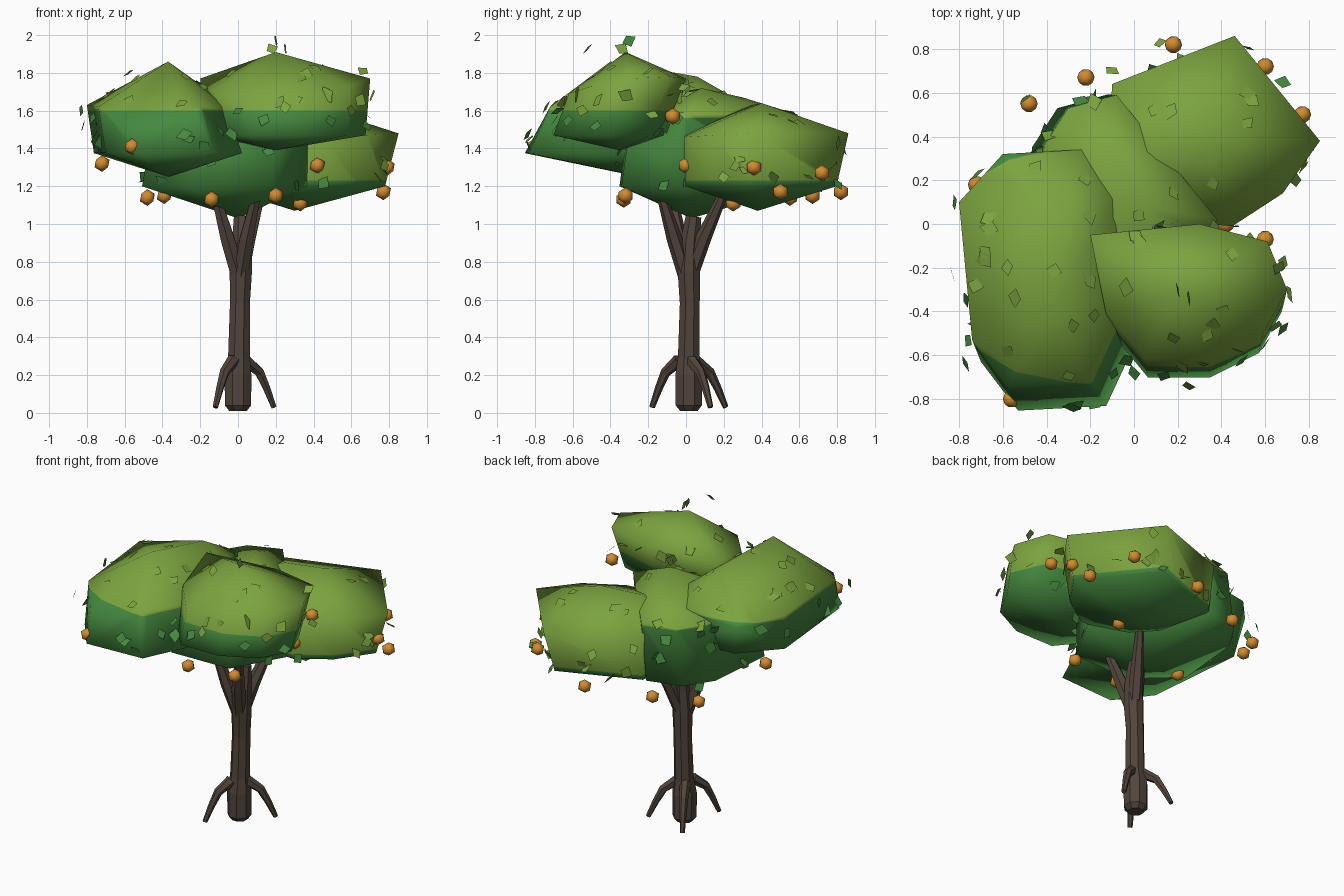
import bpy, bmesh, math, random
from mathutils import Vector, Matrix

random.seed(7)
cube = bpy.data.objects.get("Cube")
if cube:
    bpy.data.objects.remove(cube, do_unlink=True)


def material(name, color):
    m = bpy.data.materials.new(name)
    m.use_nodes = True
    m.diffuse_color = (*color, 1)
    m.node_tree.nodes["Principled BSDF"].inputs["Base Color"].default_value = (*color, 1)
    return m


light_green = material("light leaf green", (0.20, 0.37, 0.05))
dark_green = material("dark leaf green", (0.06, 0.25, 0.05))
bark = material("brown bark", (0.085, 0.06, 0.045))
orange = material("fruit orange", (0.64, 0.26, 0.03))


def finish(name, bm, mats, smooth=False):
    mesh = bpy.data.meshes.new(name)
    for f in bm.faces:
        f.smooth = smooth
    bm.to_mesh(mesh)
    bm.free()
    for m in mats:
        mesh.materials.append(m)
    obj = bpy.data.objects.new(name, mesh)
    bpy.context.collection.objects.link(obj)


def limb(name, path, sides):
    """Tapered tube through (x, y, z, radius) points."""
    bm = bmesh.new()
    pts = [Vector(p[:3]) for p in path]
    rings = []
    for i, p in enumerate(pts):
        along = pts[min(i + 1, len(pts) - 1)] - pts[max(i - 1, 0)]
        turn = Vector((0, 0, 1)).rotation_difference(along)
        ring = []
        for k in range(sides):
            a = math.tau * (k + 0.5) / sides
            ring.append(bm.verts.new(p + turn @ Vector((math.cos(a), math.sin(a), 0)) * path[i][3]))
        rings.append(ring)
    for a, b in zip(rings, rings[1:]):
        for i in range(sides):
            j = (i + 1) % sides
            bm.faces.new((a[i], a[j], b[j], b[i]))
    bm.faces.new(rings[0])
    bm.faces.new(rings[-1])
    bmesh.ops.recalc_face_normals(bm, faces=bm.faces)
    finish(name, bm, [bark])


# Trunk, branches and roots
limb("trunk", [(0, .015, .01, .05), (0, .015, .04, .075), (0, .015, .2, .077), (.005, .015, .3, .062),
               (.01, .02, .58, .057), (.015, .015, .75, .064), (.02, .02, .9, .056), (.02, .04, 1.04, .045)], 8)
for i, (x, y) in enumerate([(.09, -.12), (-.11, -.07), (.11, .18)]):
    limb(f"branch_{i + 1}", [(.01, .01, .7, .045), (x * .5, y * .5, .92, .042),
                             (x, y, 1.12, .028), (x * 1.2, y * 1.2, 1.22, .02)], 6)
for i, (x, y) in enumerate([(-.12, -.18), (.19, .13), (-.12, .21)]):
    limb(f"root_{i + 1}", [(x * .2, y * .2, .28, .035), (x * .6, y * .6, .215, .027),
                           (x * .8, y * .8, .13, .021), (x, y, .03, .015)], 6)

leaves = bmesh.new()


def add_leaf(at, normal, tone, size, loose):
    tilt = Vector([random.uniform(-loose, loose) for _ in range(3)])
    turn = Vector((0, 0, 1)).rotation_difference(normal + tilt) @ Matrix.Rotation(
        random.uniform(0, math.tau), 3, 'Z').to_quaternion()
    kite = [(-.5, 0), (0, -.4), (.5, -.1), (.1, .4)]
    f = leaves.faces.new([leaves.verts.new(at + turn @ Vector((u, v, 0)) * size) for u, v in kite])
    f.material_index = tone


# Leaf clumps: hull of crests, a brow ring, a lower ring and a keel point, two-toned by height
def clump(name, ring, crests, keel, low, shift, scale, split, count):
    bm = bmesh.new()
    mid = sum((Vector(p) for p in ring), Vector()) / len(ring)
    under = [mid + (Vector(p) - mid) * scale + Vector(shift) for p in ring]
    for p in [*ring, *crests, keel, *((q.x, q.y, low) for q in under)]:
        bm.verts.new(p)
    bmesh.ops.convex_hull(bm, input=bm.verts[:])
    bmesh.ops.delete(bm, geom=[v for v in bm.verts if not v.link_faces], context='VERTS')
    bmesh.ops.recalc_face_normals(bm, faces=bm.faces)
    bmesh.ops.bisect_plane(bm, geom=bm.verts[:] + bm.edges[:] + bm.faces[:],
                           plane_co=(0, 0, split), plane_no=(0, 0, 1))
    for f in bm.faces:
        f.material_index = int(f.calc_center_median().z < split)
    # Leaves lie flat on top and stand loose around the rim
    bm.normal_update()
    faces = [f for f in bm.faces if f.normal.z > -.6]
    weights = [f.calc_area() * (2 if f.normal.z < .5 else 1) for f in faces]
    for f in random.choices(faces, weights, k=count):
        w = [random.random() ** 1.5 + .01 for _ in f.verts]
        at = sum((v.co * k for v, k in zip(f.verts, w)), Vector()) / sum(w)
        rim = f.normal.z < .5
        add_leaf(at + f.normal * random.uniform(.004, .04 if rim else .012), f.normal,
                 f.material_index, random.uniform(.07, .1), .9 if rim else .2)
    finish(name, bm, [light_green, dark_green], True)


clump("left_clump", [(-.8, .1, 1.63), (-.74, -.53, 1.62), (-.58, -.74, 1.54), (-.2, -.72, 1.62),
                     (-.06, -.42, 1.62), (-.09, .12, 1.66), (-.24, .34, 1.62), (-.6, .32, 1.58)],
      [(-.37, -.4, 1.86), (-.3, .06, 1.78)], (-.37, -.25, 1.25), 1.375, (.06, -.08, 0), 1.06, 1.6, 32)
clump("front_clump", [(-.2, -.05, 1.77), (-.13, -.4, 1.7), (.05, -.62, 1.67), (.35, -.62, 1.69),
                      (.59, -.5, 1.73), (.7, -.3, 1.77), (.61, -.08, 1.78), (.3, 0, 1.77)],
      [(.2, -.32, 1.91)], (.2, -.35, 1.39), 1.47, (0, -.1, 0), .94, 1.6, 28)
clump("back_clump", [(.85, .38, 1.48), (.46, .86, 1.48), (-.1, .64, 1.5), (-.12, .25, 1.55),
                     (.1, .02, 1.5), (.45, -.01, 1.46), (.68, .14, 1.47)],
      [(.35, .4, 1.64), (.1, .35, 1.63)], (.3, .38, 1.07), 1.2, (-.03, -.02, 0), .92, 1.23, 26)
clump("middle_clump", [(.38, .02, 1.58), (.12, .32, 1.58), (-.08, .59, 1.58), (-.3, .53, 1.57),
                       (-.41, .36, 1.57), (-.45, -.08, 1.53), (-.2, -.31, 1.5), (.2, -.3, 1.5)],
      [(.06, .08, 1.72), (-.08, .3, 1.67)], (0, .03, 1.03), 1.2, (-.04, -.02, 0), 1.05, 1.56, 28)

# Leaves floating above the crown and around its rim
for x, y, z, tone in [(.2, -.3, 1.97, 1), (.25, -.34, 1.93, 0), (.18, -.52, 1.93, 0), (-.58, -.2, 1.8, 0),
                      (.66, -.2, 1.81, 0), (-.83, -.23, 1.6, 1), (-.77, -.64, 1.56, 1), (-.26, -.83, 1.45, 1),
                      (.25, -.74, 1.62, 0), (.68, -.18, 1.58, 0), (.68, -.48, 1.52, 1), (.68, .65, 1.25, 1),
                      (.12, .83, 1.4, 0), (-.82, .1, 1.52, 1), (-.5, .57, 1.25, 1), (.6, -.55, 1.6, 0),
                      (0, -.68, 1.6, 1), (-.1, .7, 1.45, 0), (.74, .2, 1.25, 0), (-.5, .1, 1.24, 1)]:
    add_leaf(Vector((x, y, z)), Vector((x, y, .5)), tone, .08, .5)
finish("loose_leaves", leaves, [light_green, dark_green])

# Hanging fruit
fruit = [(.6, -.07, 1.57), (.77, .5, 1.17), (.79, .36, 1.3), (.6, .72, 1.27), (.18, .82, 1.17),
         (-.22, .67, 1.15), (-.48, .55, 1.14), (-.72, .18, 1.32), (-.56, -.8, 1.41), (-.39, -.05, 1.15),
         (-.14, -.33, 1.13), (.2, -.32, 1.15), (.33, .25, 1.11), (.42, 0, 1.31)]
for i, p in enumerate(fruit):
    bm = bmesh.new()
    bmesh.ops.create_icosphere(bm, subdivisions=1, radius=.044, matrix=Matrix.Translation(p))
    finish(f"fruit_{i + 1}", bm, [orange], True)
